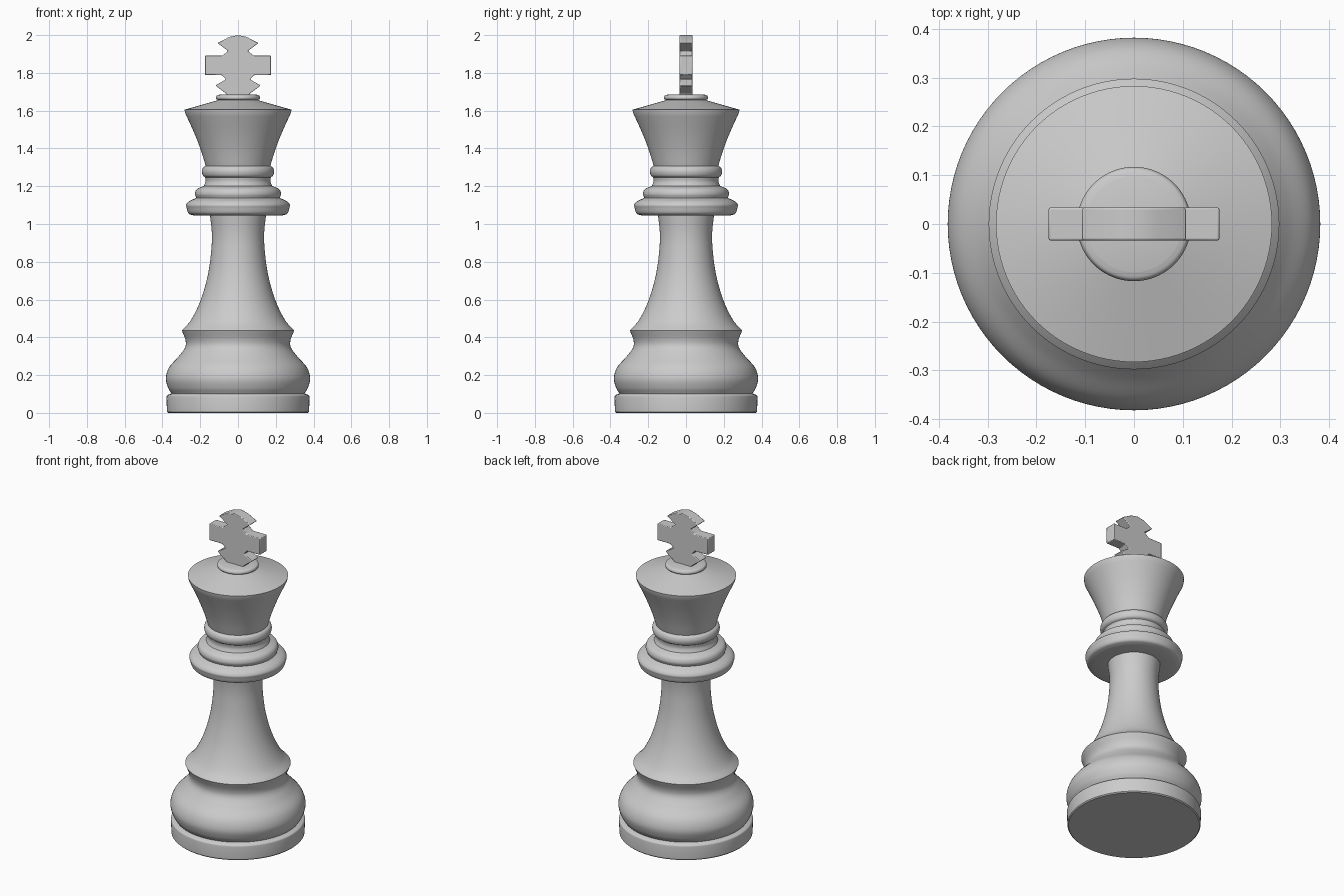
import bpy, bmesh, math
from mathutils import Vector

if "Cube" in bpy.data.objects:
    bpy.data.objects.remove(bpy.data.objects["Cube"])


def smooth_curve(pts, n=6):
    """Catmull-Rom curve through the points; two points stay a straight line."""
    if len(pts) < 3:
        return list(pts)
    p = [Vector(q) for q in pts]
    p = [2 * p[0] - p[1]] + p + [2 * p[-1] - p[-2]]
    out = []
    for a, b, c, d in zip(p, p[1:], p[2:], p[3:]):
        for k in range(n):
            t = k / n
            q = 0.5 * (2 * b + (c - a) * t + (2 * a - 5 * b + 4 * c - d) * t ** 2
                       + (3 * b - a - 3 * c + d) * t ** 3)
            out.append((q.x, q.y))
    return out + [pts[-1]]


def finish(name, bm, angle):
    bmesh.ops.recalc_face_normals(bm, faces=bm.faces)
    mesh = bpy.data.meshes.new(name)
    bm.to_mesh(mesh)
    bm.free()
    ob = bpy.data.objects.new(name, mesh)
    bpy.context.collection.objects.link(ob)
    bpy.ops.object.select_all(action='DESELECT')
    ob.select_set(True)
    bpy.context.view_layer.objects.active = ob
    bpy.ops.object.shade_smooth_by_angle(angle=math.radians(angle))
    return ob


def lathe(name, sections, sides=96):
    """Turn (radius, z) sections round z; sections meet at sharp corners."""
    prof = []
    for s in sections:
        for q in smooth_curve(s):
            if not prof or (Vector(q) - Vector(prof[-1])).length > 1e-5:
                prof.append(q)
    bm = bmesh.new()
    rings = [[bm.verts.new((r * math.cos(2 * math.pi * i / sides),
                            r * math.sin(2 * math.pi * i / sides), z))
              for i in range(sides)] for r, z in prof]
    for a, b in zip(rings, rings[1:]):
        for i in range(sides):
            j = (i + 1) % sides
            bm.faces.new((a[i], a[j], b[j], b[i]))
    bm.faces.new(rings[0][::-1])
    bm.faces.new(rings[-1])
    return finish(name, bm, 35)


# Whole turned body as one continuous surface
lathe("turned_body", [
    # foot disc and groove
    [(0.370, 0.0), (0.376, 0.006)],
    [(0.376, 0.006), (0.379, 0.08)],
    [(0.379, 0.08), (0.375, 0.093), (0.352, 0.103)],
    # rounded lower bulge up to the flared lip
    [(0.352, 0.103), (0.371, 0.135), (0.382, 0.185), (0.364, 0.242),
     (0.316, 0.297), (0.281, 0.345), (0.278, 0.385), (0.298, 0.437)],
    # waisted stem
    [(0.298, 0.437), (0.255, 0.483), (0.213, 0.56), (0.180, 0.65),
     (0.154, 0.76), (0.140, 0.88), (0.139, 0.96), (0.148, 1.045)],
    # wide collar
    [(0.148, 1.045), (0.235, 1.045)],
    [(0.235, 1.045), (0.262, 1.056), (0.272, 1.085), (0.274, 1.102),
     (0.258, 1.121), (0.221, 1.138)],
    # second collar ring
    [(0.221, 1.138), (0.228, 1.160), (0.217, 1.185), (0.180, 1.202)],
    [(0.180, 1.202), (0.172, 1.225), (0.174, 1.247)],
    # small upper ring
    [(0.174, 1.247), (0.186, 1.257), (0.191, 1.278), (0.185, 1.298), (0.171, 1.308)],
    # flared head and sloping crown
    [(0.171, 1.308), (0.197, 1.392), (0.232, 1.482), (0.280, 1.588)],
    [(0.280, 1.588), (0.283, 1.605)],
    [(0.283, 1.605), (0.105, 1.656)],
    # top button
    [(0.105, 1.656), (0.115, 1.662), (0.117, 1.670), (0.112, 1.680), (0.098, 1.685)],
])

# Flat cross finial: half outline mirrored across x, extruded along y
half = [(0.058, 1.675), (0.062, 1.690), (0.120, 1.733), (0.064, 1.766),
        (0.085, 1.788), (0.175, 1.788), (0.175, 1.891), (0.083, 1.891),
        (0.052, 1.916), (0.108, 1.958), (0.045, 1.991)]
outline = half + [(0.0, 2.0)] + [(-x, z) for x, z in reversed(half)]
bm = bmesh.new()
face = bm.faces.new([bm.verts.new((x, -0.034, z)) for x, z in outline])
ext = bmesh.ops.extrude_face_region(bm, geom=[face])
bmesh.ops.translate(bm, vec=(0, 0.068, 0),
                    verts=[v for v in ext["geom"] if isinstance(v, bmesh.types.BMVert)])
cross = finish("cross_finial", bm, 30)
bevel = cross.modifiers.new("soft_edges", 'BEVEL')
bevel.width = 0.004
bevel.segments = 2
